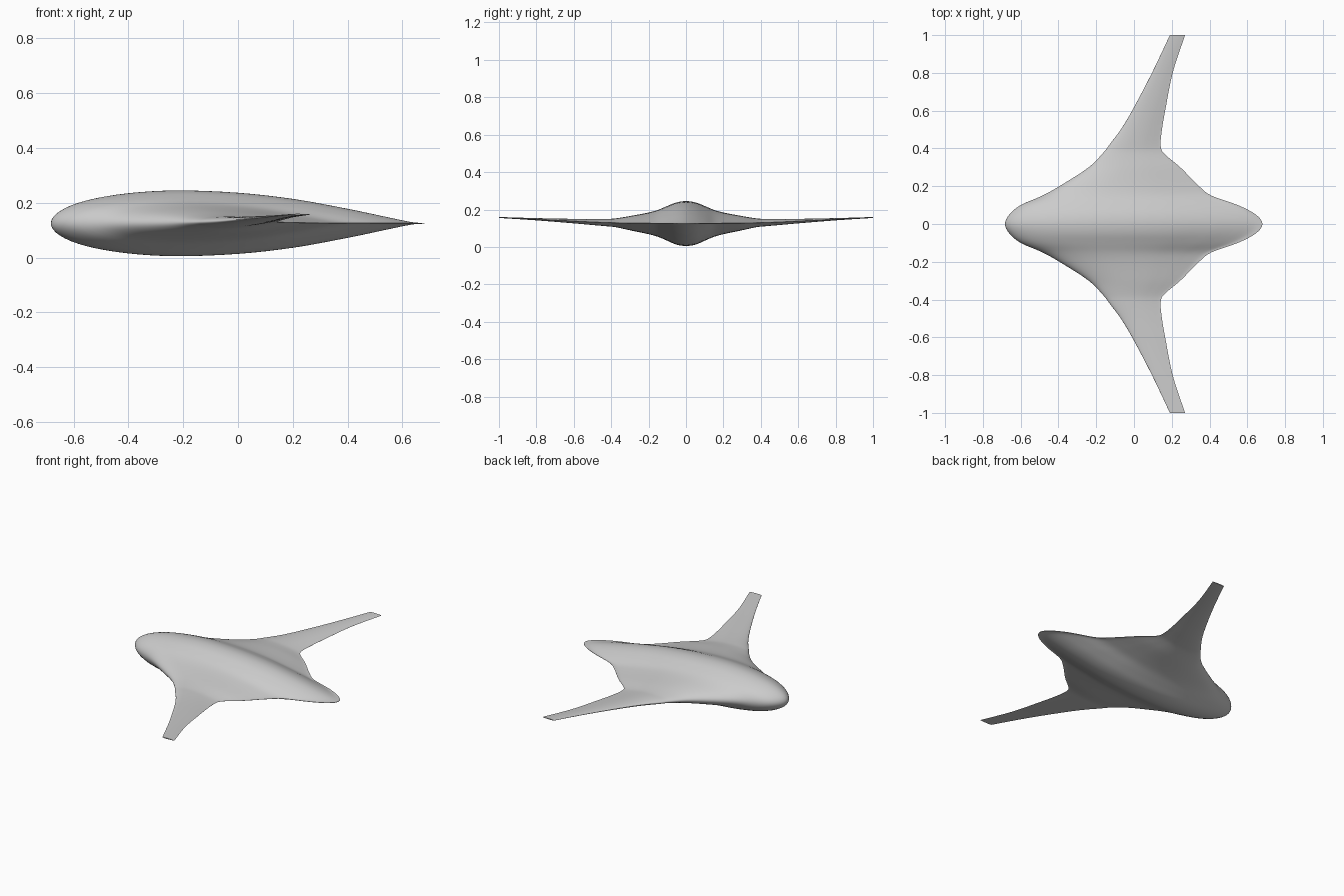
import bpy, bmesh, math

cube = bpy.data.objects.get("Cube")
if cube:
    bpy.data.objects.remove(cube, do_unlink=True)

# Span stations: y, leading edge x, trailing edge x, top z, bottom z
HALF_SPAN = [
    (0.00, -0.683, 0.68, 0.245, 0.005),
    (0.05, -0.66, 0.645, 0.238, 0.012),
    (0.10, -0.60, 0.55, 0.219, 0.033),
    (0.15, -0.485, 0.41, 0.198, 0.054),
    (0.20, -0.395, 0.345, 0.184, 0.068),
    (0.30, -0.24, 0.245, 0.165, 0.089),
    (0.38, -0.16, 0.153, 0.152, 0.106),
    (0.42, -0.13, 0.141, 0.150, 0.110),
    (0.50, -0.07, 0.148, 0.149, 0.117),
    (0.60, -0.01, 0.165, 0.150, 0.126),
    (0.80, 0.095, 0.205, 0.154, 0.142),
    (1.00, 0.19, 0.27, 0.160, 0.155),
]
SPAN = [(-s[0],) + s[1:] for s in HALF_SPAN[:0:-1]] + HALF_SPAN

# Half thickness along the chord, against the square root of chord fraction
FOIL = [(math.sqrt(u), h) for u, h in (
    (0, 0), (0.01, 0.24), (0.03, 0.41), (0.06, 0.57), (0.12, 0.76), (0.22, 0.93),
    (0.34, 1), (0.5, 0.93), (0.65, 0.74), (0.8, 0.43), (0.9, 0.19), (0.97, 0.03), (1, 0.01))]


def sample(table, t):
    """Smooth interpolation of every column of a table at parameter t."""
    last = len(table) - 1
    i = max(k for k in range(last) if table[k][0] <= t or k == 0)

    def slope(k, c):
        a, b = table[max(k - 1, 0)], table[min(k + 1, last)]
        return (b[c] - a[c]) / (b[0] - a[0])

    p, q = table[i], table[i + 1]
    d = q[0] - p[0]
    s = (t - p[0]) / d
    blend = s * s * (3 - 2 * s)
    return [p[c] + (q[c] - p[c]) * blend
            + d * s * (1 - s) * ((1 - s) * slope(i, c) - s * slope(i + 1, c))
            for c in range(1, len(p))]


def section(bm, y, steps=40):
    """One closed airfoil loop at span position y."""
    front, back, top, bottom = sample(SPAN, y)
    mid, half = (top + bottom) / 2, (top - bottom) / 2
    upper, lower = [], []
    for k in range(steps + 1):
        u = (1 - math.cos(math.pi * k / steps)) / 2
        h = half * max(sample(FOIL, math.sqrt(u))[0], 0)
        x = front + (back - front) * u
        upper.append((x, y, mid + h))
        lower.append((x, y, mid - h))
    return [bm.verts.new(co) for co in upper + lower[:0:-1]]


# Blended wing and body: one loft from tip to tip
bm = bmesh.new()
COUNT = 160
rings = [section(bm, -1 + 2 * k / COUNT) for k in range(COUNT + 1)]
for a, b in zip(rings, rings[1:]):
    for k in range(len(a)):
        n = (k + 1) % len(a)
        bm.faces.new((a[k], a[n], b[n], b[k]))
bm.faces.new(rings[0])
bm.faces.new(rings[-1])
bmesh.ops.recalc_face_normals(bm, faces=bm.faces)

mesh = bpy.data.meshes.new("blended_wing_body")
bm.to_mesh(mesh)
bm.free()
body = bpy.data.objects.new("blended_wing_body", mesh)
bpy.context.collection.objects.link(body)

# Plain grey skin
grey = bpy.data.materials.new("light_grey")
grey.use_nodes = True
color = (0.6, 0.6, 0.6, 1)
grey.diffuse_color = color
grey.node_tree.nodes["Principled BSDF"].inputs["Base Color"].default_value = color
mesh.materials.append(grey)

bpy.context.view_layer.objects.active = body
body.select_set(True)
bpy.ops.object.shade_smooth_by_angle(angle=math.radians(40))
